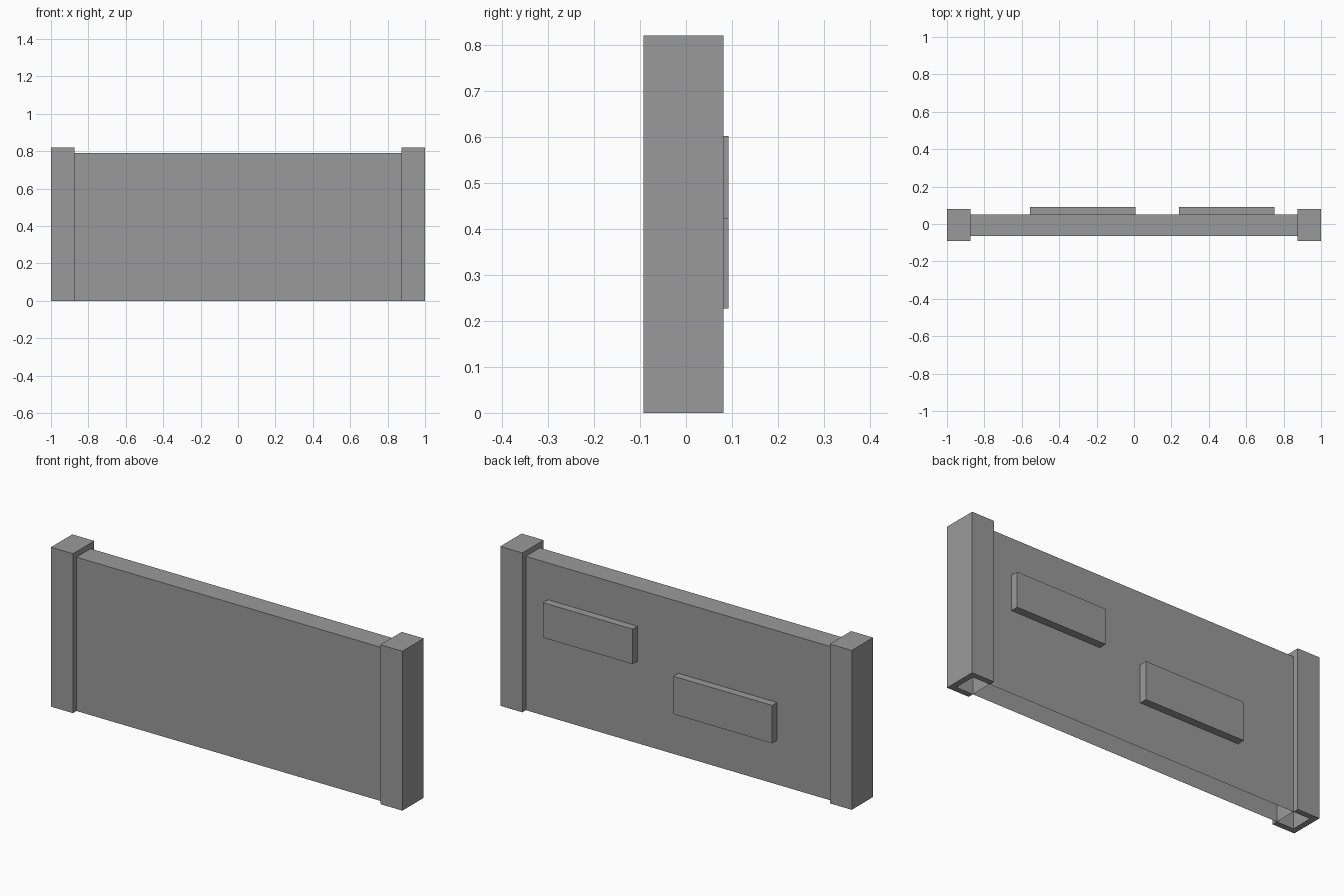
import bpy
import bmesh
from mathutils import Vector

if "Cube" in bpy.data.objects:
    bpy.data.objects.remove(bpy.data.objects["Cube"])

WALL = 0.029                      # thickness of the post casing
FRONT, BACK = -0.063, 0.052       # panel faces
TOP = 0.791

# Dark grey for every part
grey = bpy.data.materials.new("dark_grey")
grey.diffuse_color = (0.323, 0.323, 0.323, 1)
grey.use_nodes = True
grey.node_tree.nodes["Principled BSDF"].inputs["Base Color"].default_value = grey.diffuse_color


def open_box(name, lo, hi, open_sides):
    """Box between two corners, leaving out the faces that point along open_sides."""
    lo, hi = Vector(lo), Vector(hi)
    bm = bmesh.new()
    bmesh.ops.create_cube(bm, size=1)
    for v in bm.verts:
        v.co = Vector([lo[i] if v.co[i] < 0 else hi[i] for i in range(3)])
    bm.normal_update()
    gone = [f for f in bm.faces
            if any(f.normal.dot(Vector(d)) > 0.9 for d in open_sides)]
    bmesh.ops.delete(bm, geom=gone, context='FACES')
    mesh = bpy.data.meshes.new(name)
    bm.to_mesh(mesh)
    bm.free()
    mesh.materials.append(grey)
    obj = bpy.data.objects.new(name, mesh)
    bpy.context.collection.objects.link(obj)
    return obj


DOWN = (0, 0, -1)

# Hollow wall panel, open underneath
open_box("wall_panel", (-0.875, FRONT, 0), (0.875, BACK, TOP), [DOWN])

# End posts: hollow casings, open underneath and towards the panel
for side, name in ((-1, "left_post"), (1, "right_post")):
    x0, x1 = sorted((side * 0.875, side * 1.0))
    post = open_box(name, (x0, FRONT - WALL, 0), (x1, BACK + WALL, TOP + WALL),
                    [DOWN, (-side, 0, 0)])
    shell = post.modifiers.new("casing", 'SOLIDIFY')
    shell.thickness = WALL
    shell.offset = -1
    shell.use_even_offset = True

# Raised plates on the back of the panel
open_box("upper_plate", (0.24, BACK, 0.422), (0.75, 0.092, 0.602), [(0, -1, 0)])
open_box("lower_plate", (-0.555, BACK, 0.227), (0.008, 0.092, 0.422), [(0, -1, 0)])
